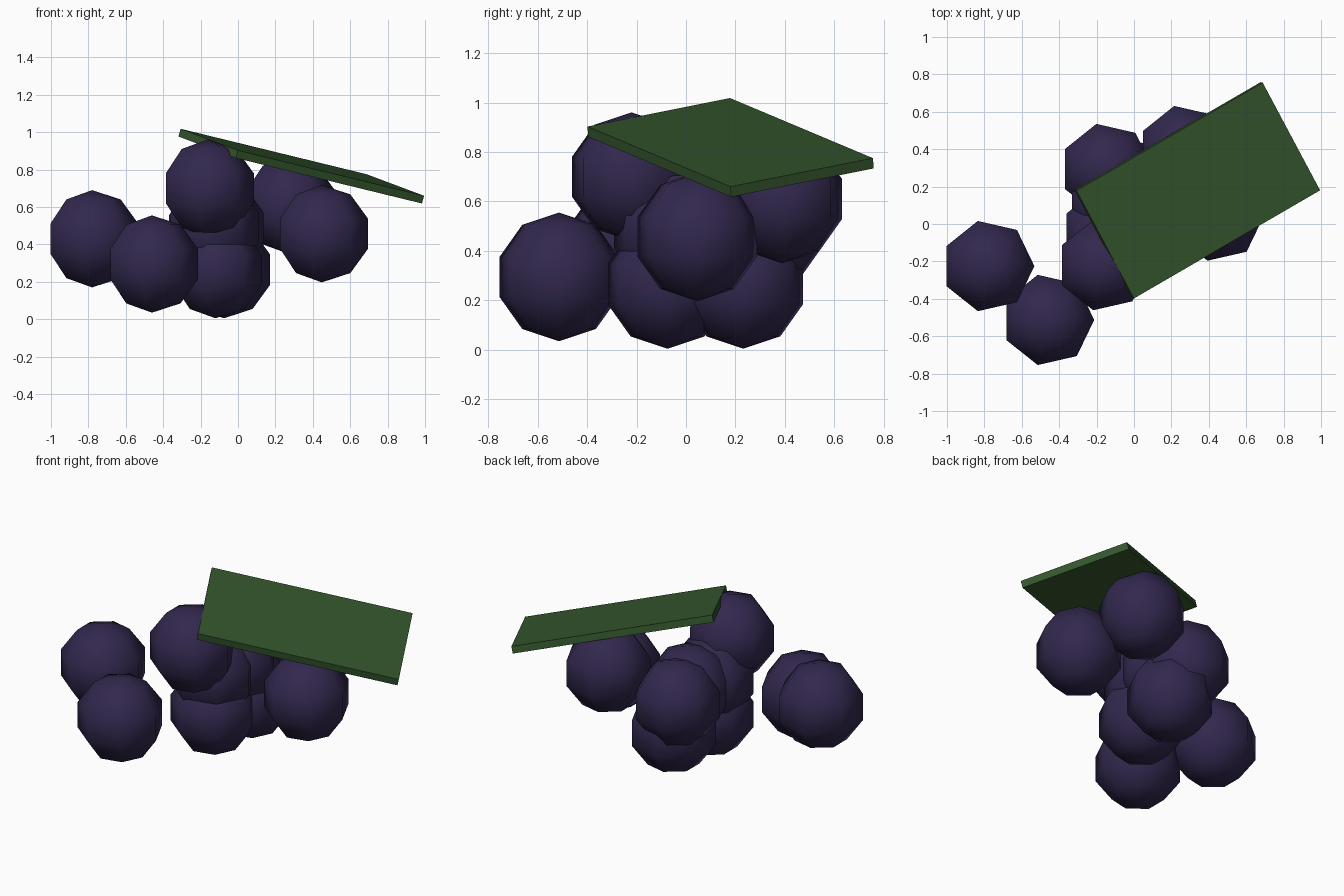
import bpy, bmesh, math
from mathutils import Matrix, Vector

if "Cube" in bpy.data.objects:
    bpy.data.objects.remove(bpy.data.objects["Cube"])


def material(name, rgb):
    mat = bpy.data.materials.new(name)
    mat.use_nodes = True
    color = (*rgb, 1.0)
    mat.diffuse_color = color
    mat.node_tree.nodes["Principled BSDF"].inputs["Base Color"].default_value = color
    return mat


def add_object(name, bm, mat, smooth):
    mesh = bpy.data.meshes.new(name)
    for face in bm.faces:
        face.smooth = smooth
    bm.to_mesh(mesh)
    bm.free()
    mesh.materials.append(mat)
    obj = bpy.data.objects.new(name, mesh)
    bpy.context.collection.objects.link(obj)
    return obj


purple = material("dark purple", (0.032, 0.021, 0.076))
green = material("leaf green", (0.034, 0.093, 0.026))

# Berries: seven-sided, five-band spheres with one corner facing +x
RADIUS = 0.26
berries = {
    "berry_far_side": (-0.78, -0.225, 0.43),
    "berry_front": (-0.46, -0.513, 0.295),
    "berry_top_front": (-0.163, -0.22, 0.70),
    "berry_side": (0.448, 0.045, 0.457),
    "berry_bottom_front": (-0.12, -0.075, 0.265),
    "berry_bottom_back": (-0.075, 0.232, 0.265),
    "berry_middle_front": (-0.137, -0.05, 0.49),
    "berry_middle": (-0.11, 0.12, 0.49),
    "berry_back": (-0.146, 0.294, 0.475),
    "berry_top_back": (0.27, 0.39, 0.61),
}
for name, center in berries.items():
    bm = bmesh.new()
    bmesh.ops.create_uvsphere(bm, u_segments=7, v_segments=5, radius=RADIUS)
    corner = next(v.co for v in bm.verts if v.co.xy.length > RADIUS / 2)
    turn = Matrix.Rotation(-math.atan2(corner.y, corner.x), 4, "Z")
    bmesh.ops.transform(bm, matrix=turn, verts=bm.verts)
    add_object(name, bm, purple, True).location = center

# Leaf: a thin tilted slab set out from its front corner and two edges
THICKNESS = 0.043
corner = Vector((0.0, -0.398, 0.903))
long_edge = Vector((0.995, 0.578, -0.243))
short_edge = Vector((-0.307, 0.576, 0.115))
normal = long_edge.cross(short_edge).normalized()
center = corner + (long_edge + short_edge) / 2 - normal * THICKNESS / 2
frame = Matrix((long_edge, short_edge, normal * THICKNESS)).transposed().to_4x4()
bm = bmesh.new()
bmesh.ops.create_cube(bm, size=1.0)
bmesh.ops.transform(bm, matrix=frame, verts=bm.verts)
add_object("leaf", bm, green, False).location = center
